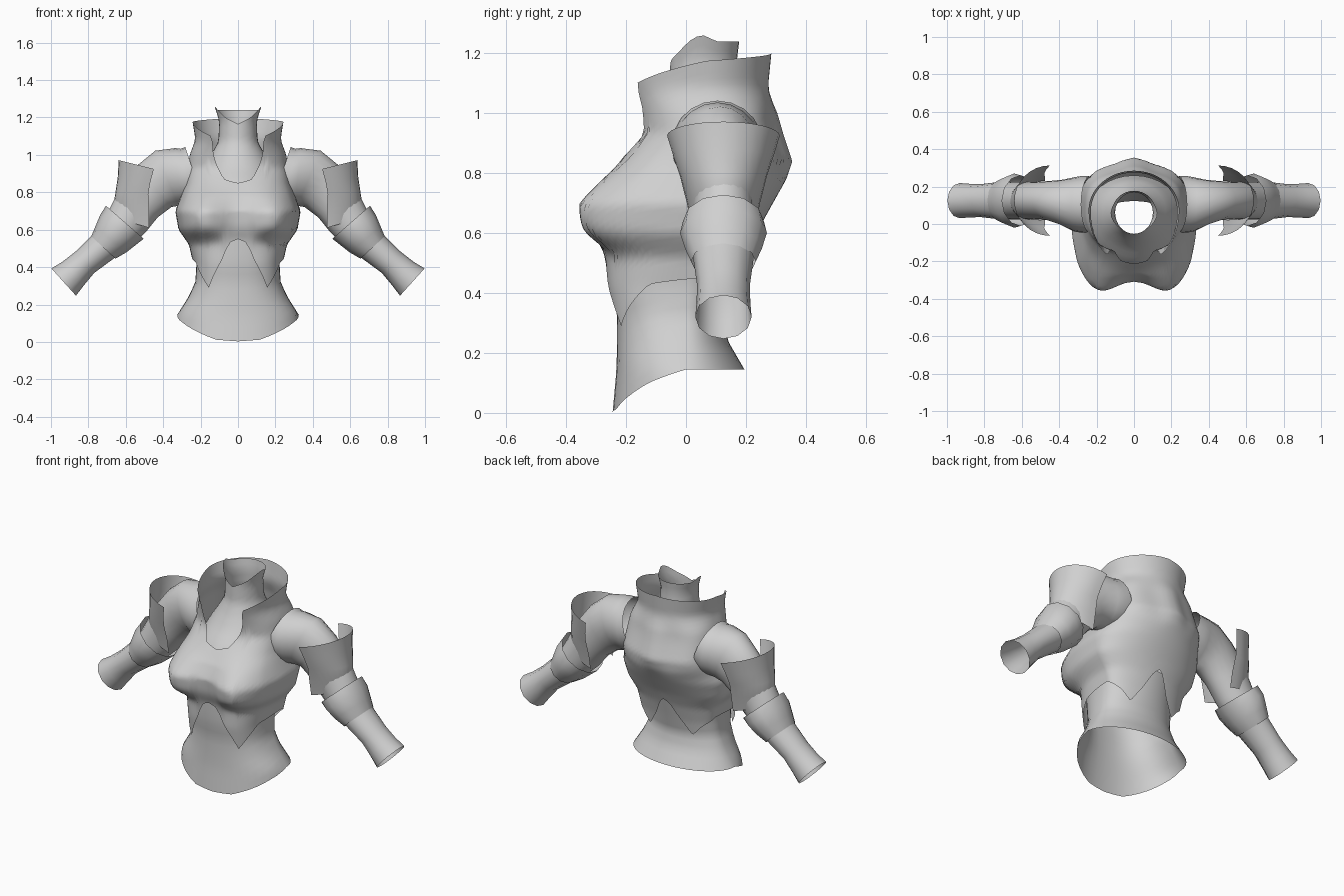
import bpy, math
from mathutils import Vector

if "Cube" in bpy.data.objects:
    bpy.data.objects.remove(bpy.data.objects["Cube"])

steel = bpy.data.materials.new("plain grey")
steel.diffuse_color = (0.63, 0.63, 0.63, 1)
steel.use_nodes = True
steel.node_tree.nodes["Principled BSDF"].inputs["Base Color"].default_value = steel.diffuse_color


def interp(keys, t):
    """Linear lookup in rows of (t, values...)."""
    if t <= keys[0][0]:
        return keys[0][1:]
    for a, b in zip(keys, keys[1:]):
        if t <= b[0]:
            f = (t - a[0]) / (b[0] - a[0])
            return [p + (q - p) * f for p, q in zip(a[1:], b[1:])]
    return keys[-1][1:]


def grid(name, rows, closed=True):
    """Skin rows of points into an open sheet or tube."""
    n = len(rows[0])
    faces = []
    for r in range(len(rows) - 1):
        for c in range(n if closed else n - 1):
            d = (c + 1) % n
            faces.append((r * n + c, r * n + d, (r + 1) * n + d, (r + 1) * n + c))
    me = bpy.data.meshes.new(name)
    me.from_pydata([tuple(p) for row in rows for p in row], [], faces)
    me.materials.append(steel)
    ob = bpy.data.objects.new(name, me)
    bpy.context.collection.objects.link(ob)
    bpy.ops.object.select_all(action='DESELECT')
    ob.select_set(True)
    bpy.context.view_layer.objects.active = ob
    bpy.ops.object.shade_smooth_by_angle(angle=math.radians(55))
    return ob


def body(name, profile, low, high, yc, cols=60, steps=24, chest=False):
    """Upright shell; profile rows are (z, half width, front y, back y, front
    squareness), low and high give the edge heights by angle from the front."""
    rows = []
    for r in range(steps + 1):
        row = []
        for c in range(cols):
            ang = 360 * c / cols
            fold = min(ang, 360 - ang)
            z0, z1 = interp(low, fold)[0], interp(high, fold)[0]
            z = z0 + (z1 - z0) * r / steps
            hw, yf, yb, n = interp(profile, z)
            s, k = math.sin(math.radians(ang)), math.cos(math.radians(ang))
            # Squarer shoulder blades on either side of a raised spine
            blade = math.exp(-((z - 0.91) / 0.13) ** 4) if chest else 0
            e = 2 / n if k > 0 else 2 / (2 + 0.9 * blade)
            x = hw * math.copysign(abs(s) ** e, s)
            if k > 0:
                y = yc + (yf - yc) * k ** e
            else:
                ridge = 0.035 * blade
                y = yc + (yb - ridge - yc) * abs(k) ** e + ridge * math.exp(-(x / 0.08) ** 2)
            if chest and k > 0:
                d = z - 0.67
                g = math.exp(-(d / 0.11) ** 4) if d < 0 else math.exp(-(d / 0.095) ** 2 / 2)
                for side in (-0.205, 0.205):
                    y -= 0.10 * g * math.exp(-((x - side) / 0.10) ** 2 / 2) * min(1, 2 * k)
            row.append((x, y, z))
        rows.append(row)
    return grid(name, rows)


# Breastplate with pointed hem, V neckline and tall collar
body("breastplate",
     [(0.28, .235, -.24, .14, 3.4), (0.42, .24, -.265, .17, 3.2),
      (0.52, .262, -.27, .20, 2.8), (0.60, .318, -.275, .235, 2.8),
      (0.70, .335, -.285, .29, 2.8), (0.78, .305, -.255, .335, 2.6),
      (0.84, .285, -.215, .355, 2.4), (0.93, .27, -.15, .325, 2.3),
      (1.0, .258, -.168, .305, 2.2), (1.04, .243, -.185, .288, 2.2),
      (1.07, .232, -.20, .278, 2.2), (1.10, .23, -.215, .275, 2.2),
      (1.2, .247, -.23, .285, 2.2)],
     [(0, .55), (5, .53), (12, .43), (30, .29), (45, .35), (66, .43), (90, .45),
      (108, .43), (126, .40), (144, .34), (162, .44), (174, .53), (180, .55)],
     [(0, .85), (12, .87), (24, .96), (30, 1.02), (36, 1.10), (60, 1.135),
      (90, 1.175), (180, 1.2)],
     0.07, cols=96, steps=36, chest=True)

# Flared waist piece tucked under the breastplate
body("waist",
     [(0, .345, -.245, .26, 2.2), (0.145, .325, -.232, .195, 2.2),
      (0.24, .265, -.23, .14, 2.3), (0.32, .228, -.23, .122, 2.5),
      (0.42, .222, -.245, .145, 2.6), (0.56, .235, -.25, .18, 2.5)],
     [(0, .003), (18, .012), (36, .05), (60, .10), (90, .145), (180, .145)],
     [(0, .56), (180, .56)], 0.0, cols=40, steps=14)

# Inner neck guard with a notched rim
body("neck_guard",
     [(0.80, .25, -.235, .26, 2), (0.86, .225, -.195, .25, 2), (0.93, .19, -.13, .235, 2),
      (1.0, .145, -.085, .205, 2), (1.07, .105, -.055, .175, 2),
      (1.18, .10, -.052, .17, 2), (1.26, .125, -.06, .18, 2)],
     [(0, .80), (180, .80)],
     [(0, 1.165), (40, 1.20), (75, 1.255), (90, 1.26), (110, 1.24), (180, 1.24)],
     0.06, cols=32, steps=14)

YA = 0.125  # arm centre depth


def tube(name, path, side, n):
    """Arm tube; path rows are (x, z, radius in plane, radius in depth, centre y)."""
    rows = []
    for i, (x, z, r, ry, yc) in enumerate(path):
        a, b = path[max(i - 1, 0)], path[min(i + 1, len(path) - 1)]
        t = Vector((b[0] - a[0], b[1] - a[1])).normalized()
        row = []
        for c in range(n):
            q = 2 * math.pi * c / n
            row.append((side * (x - t.y * r * math.cos(q)), yc + ry * math.sin(q),
                        z + t.x * r * math.cos(q)))
        rows.append(row)
    return grid(name, rows)


for side, tag in ((-1, "left"), (1, "right")):
    # Rounded shoulder and upper sleeve
    tube("upper_sleeve_" + tag,
         [(.235, .90, .15, .15, .105), (.28, .885, .15, .152, .105),
          (.32, .885, .152, .145, .105), (.38, .875, .16, .122, .115),
          (.45, .83, .144, .105, YA), (.53, .745, .128, .10, YA),
          (.59, .65, .115, .10, YA), (.65, .575, .10, .10, YA)], side, 20)
    # Forearm sleeve
    tube("forearm_" + tag,
         [(.63, .59, .09, .10, YA), (.72, .51, .085, .10, YA), (.82, .425, .076, .088, YA),
          (.88, .367, .085, .09, YA), (.932, .32, .098, .094, YA)], side, 12)
    # Tapered elbow band
    tube("elbow_guard_" + tag,
         [(.605, .64, .134, .135, YA), (.64, .60, .125, .145, YA),
          (.68, .548, .108, .128, YA), (.72, .505, .088, .108, YA)], side, 12)
    # Outer arm plate: rows of edge x, edge z, outer x, outer z, half depth
    rows = []
    for ex, ez, ox, oz, hy in ((.45, .925, .638, .972, .188), (.47, .85, .643, .88, .165),
                               (.48, .79, .655, .80, .145), (.475, .70, .665, .735, .122),
                               (.475, .61, .645, .66, .105)):
        row = []
        for c in range(17):
            q = math.pi * (c / 16 - 0.5)
            k = math.cos(q)
            row.append((side * (ex + (ox - ex) * k), YA + hy * math.sin(q), ez + (oz - ez) * k))
        rows.append(row)
    grid("arm_plate_" + tag, rows, closed=False)
